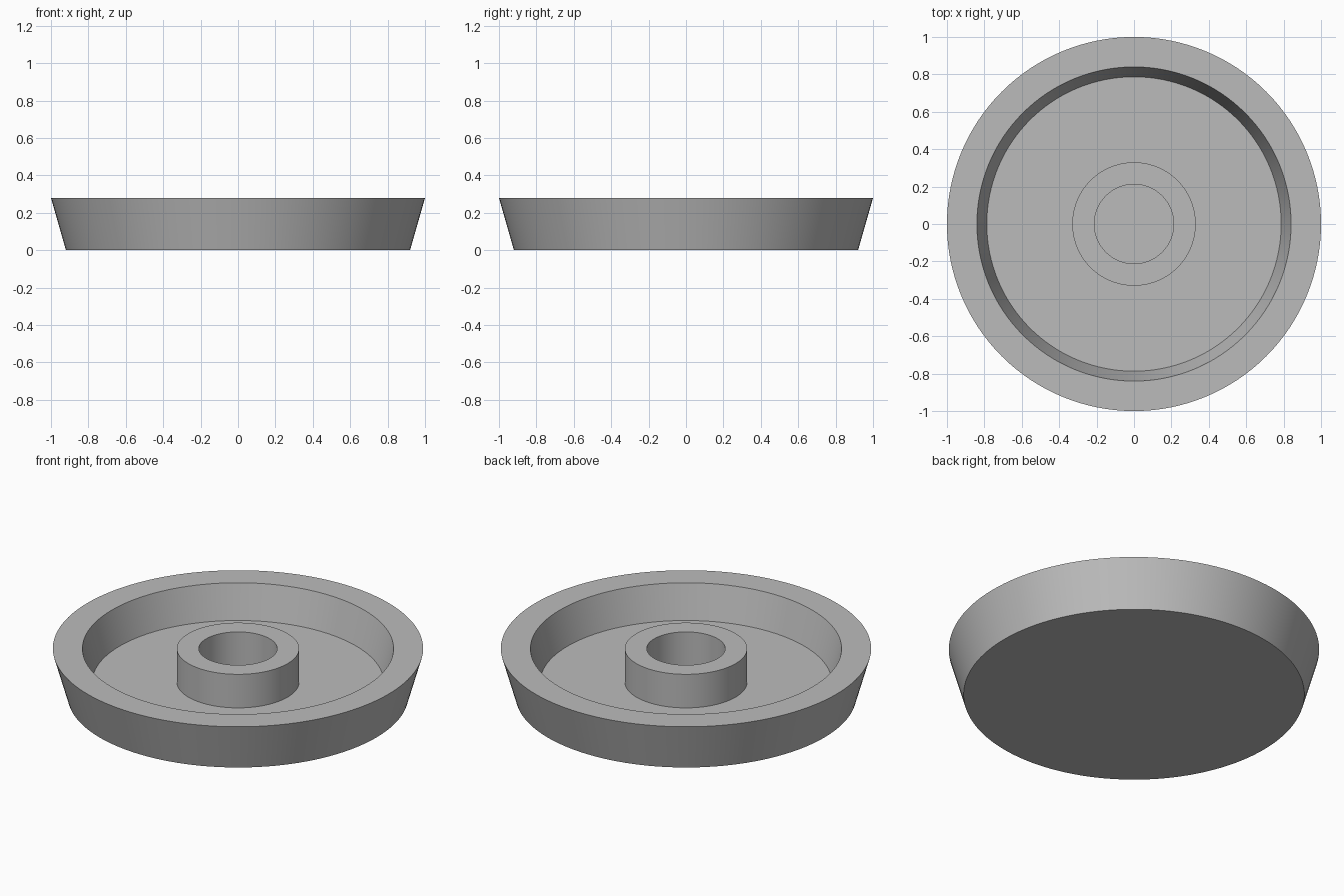
import bpy
import bmesh
import math

cube = bpy.data.objects.get("Cube")
if cube:
    bpy.data.objects.remove(cube, do_unlink=True)

SEGMENTS = 128
HEIGHT, FLOOR = 0.28, 0.08

grey = bpy.data.materials.new("plain_grey")
grey.use_nodes = True
colour = (0.5, 0.5, 0.5, 1)
grey.diffuse_color = colour
grey.node_tree.nodes["Principled BSDF"].inputs["Base Color"].default_value = colour


def lathe(name, profile):
    """Spin a closed (radius, z) outline about the z axis."""
    bm = bmesh.new()
    verts = [bm.verts.new((r, 0, z)) for r, z in profile]
    edges = [bm.edges.new(pair) for pair in zip(verts, verts[1:])]
    bmesh.ops.spin(bm, geom=verts + edges, cent=(0, 0, 0), axis=(0, 0, 1),
                   angle=math.tau, steps=SEGMENTS, use_duplicate=False)
    bmesh.ops.remove_doubles(bm, verts=bm.verts, dist=0.0001)
    bmesh.ops.recalc_face_normals(bm, faces=bm.faces)
    mesh = bpy.data.meshes.new(name)
    bm.to_mesh(mesh)
    bm.free()
    mesh.materials.append(grey)
    obj = bpy.data.objects.new(name, mesh)
    bpy.context.collection.objects.link(obj)
    bpy.ops.object.select_all(action="DESELECT")
    obj.select_set(True)
    bpy.context.view_layer.objects.active = obj
    bpy.ops.object.shade_smooth_by_angle(angle=math.radians(30))
    return obj


# Flared dish with a raised hollow hub, as one continuous solid
lathe("dish_with_hub", [
    (0, 0), (0.92, 0), (1, HEIGHT),           # base and sloped outer wall
    (0.84, HEIGHT), (0.787, FLOOR),           # flat rim and sloped inner wall
    (0.33, FLOOR), (0.33, HEIGHT),            # floor and hub outside
    (0.212, HEIGHT), (0.212, FLOOR), (0, FLOOR),  # hub top and bore
])
